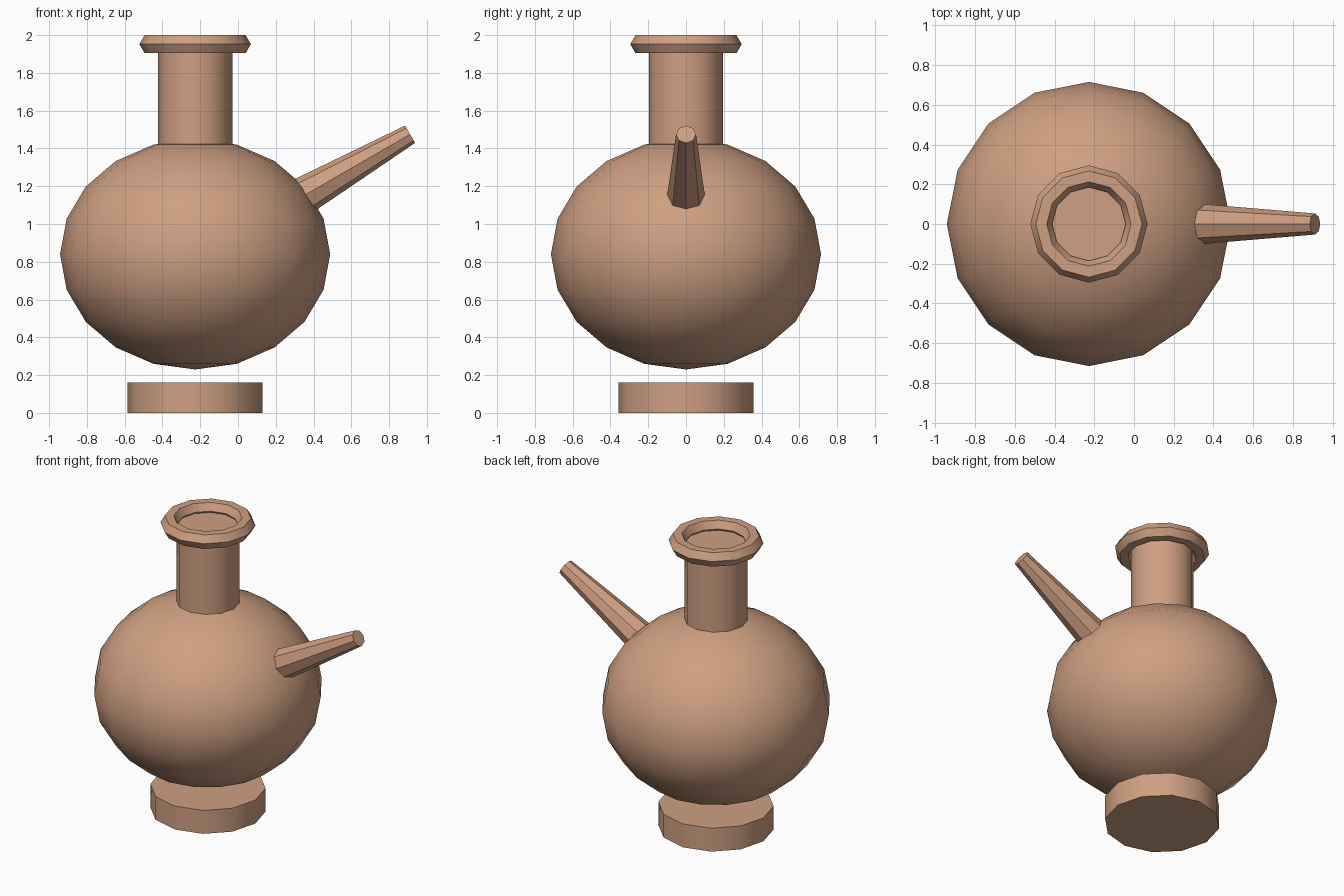
import bpy, math
from mathutils import Vector

if "Cube" in bpy.data.objects:
    bpy.data.objects.remove(bpy.data.objects["Cube"])

AX = -0.227  # x of the vessel's vertical axis

clay = bpy.data.materials.new("clay")
clay.diffuse_color = (0.62, 0.35, 0.22, 1)
clay.use_nodes = True
clay.node_tree.nodes["Principled BSDF"].inputs["Base Color"].default_value = clay.diffuse_color


def finish(name, angle=None):
    ob = bpy.context.object
    ob.name = name
    ob.data.materials.append(clay)
    if angle:
        bpy.ops.object.transform_apply(location=False, rotation=False, scale=True)
        bpy.ops.object.shade_smooth_by_angle(angle=math.radians(angle))
    return ob


def drum(name, radius, z0, z1):
    bpy.ops.mesh.primitive_cylinder_add(vertices=12, radius=radius, depth=z1 - z0,
                                        location=(AX, 0, (z0 + z1) / 2))
    return finish(name, 35)


# Foot: separate disc below the body
drum("foot", 0.358, 0, 0.16)

# Body: slightly squashed low-poly sphere
bpy.ops.mesh.primitive_uv_sphere_add(segments=16, ring_count=10, radius=1,
                                     location=(AX, 0, 0.84))
bpy.context.object.scale = (0.715, 0.715, 0.61)
finish("body", 40)

# Neck: closed cylinder ending just inside the lip
drum("neck", 0.197, 1.39, 1.94)

# Lip: hexagonal-section ring
bpy.ops.mesh.primitive_torus_add(major_segments=12, minor_segments=6,
                                 major_radius=0.24, minor_radius=0.055,
                                 location=(AX, 0, 1.952))
finish("lip", 35)

# Spout: tapered octagonal tube, base buried in the body
tip, length, tilt = Vector((0.911, 0, 1.475)), 0.76, math.radians(60)
axis = Vector((math.sin(tilt), 0, math.cos(tilt)))
bpy.ops.mesh.primitive_cone_add(vertices=8, radius1=0.108, radius2=0.053, depth=length,
                                location=tip - axis * length / 2, rotation=(0, tilt, 0))
finish("spout")
